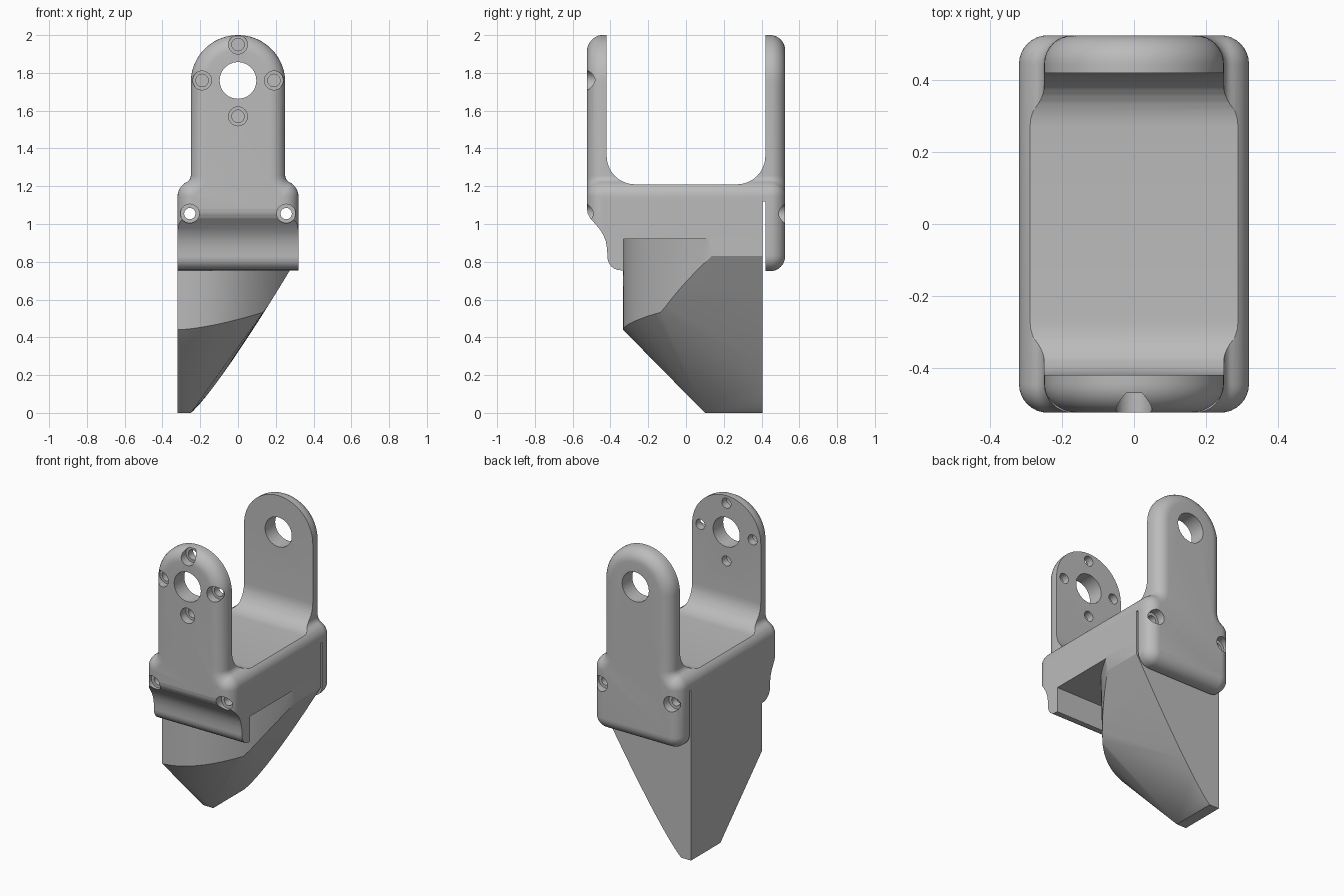
import bpy, bmesh
from math import sin, cos, pi, radians

if "Cube" in bpy.data.objects:
    bpy.data.objects.remove(bpy.data.objects["Cube"])

grey = bpy.data.materials.new("plain grey")
grey.use_nodes = True
colour = (0.5, 0.5, 0.5, 1)
grey.diffuse_color = colour
grey.node_tree.nodes["Principled BSDF"].inputs["Base Color"].default_value = colour

W, D, R = 0.32, 0.525, 0.08      # half width, half depth, edge rounding


def finish(name, bm):
    bmesh.ops.recalc_face_normals(bm, faces=bm.faces)
    mesh = bpy.data.meshes.new(name)
    bm.to_mesh(mesh)
    bm.free()
    mesh.materials.append(grey)
    ob = bpy.data.objects.new(name, mesh)
    bpy.context.collection.objects.link(ob)
    return ob


def loft(name, rings):
    """Skin a list of equal closed rings and cap both ends."""
    bm = bmesh.new()
    rows = [[bm.verts.new(p) for p in ring] for ring in rings]
    n = len(rows[0])
    for a, b in zip(rows, rows[1:]):
        for i in range(n):
            j = (i + 1) % n
            bm.faces.new((a[i], a[j], b[j], b[i]))
    bm.faces.new(rows[0])
    bm.faces.new(rows[-1])
    return finish(name, bm)


def side_prism(name, points, half):
    """Extrude a (y, z) profile across x."""
    return loft(name, [[(x, y, z) for y, z in points] for x in (-half, half)])


def rod(x, z, r, y0, y1, sides=32):
    ring = [(x + r * cos(2 * pi * i / sides), z + r * sin(2 * pi * i / sides))
            for i in range(sides)]
    return loft("hole_cutter", [[(a, y, b) for a, b in ring] for y in (y0, y1)])


def combine(target, other, operation):
    mod = target.modifiers.new(operation, "BOOLEAN")
    mod.operation, mod.object, mod.solver = operation, other, "EXACT"
    bpy.context.view_layer.objects.active = target
    bpy.ops.object.modifier_apply(modifier=mod.name)
    bpy.data.objects.remove(other)


def arc(cx, cz, r, a0, a1, steps, sign=1):
    """Points with outward normals; sign -1 for a concave fillet."""
    out = []
    for i in range(steps + 1):
        a = radians(a0 + (a1 - a0) * i / steps)
        out.append((cx + r * cos(a), cz + r * sin(a), sign * cos(a), sign * sin(a)))
    return out


# Fork frame: upright outline with shoulders, rounded towards front and back
right = (arc(0.235, 0.835, 0.085, -90, 0, 8)
         + arc(0.235, 1.145, 0.085, 0, 63.9, 8)
         + arc(0.29, 1.257, 0.04, 243.9, 180, 6, -1)[1:]
         + arc(0, 1.75, 0.25, 0, 90, 18))
outline = right + [(-x, z, -nx, nz) for x, z, nx, nz in reversed(right[:-1])]
sections = []
for i in range(9):
    a = pi / 2 * i / 8
    sections.append((-D + R * (1 - sin(a)), R * (1 - cos(a))))
sections = sections[::-1]
sections = [(-D + R - R * cos(pi / 2 * i / 8), R - R * sin(pi / 2 * i / 8))
            for i in range(9)]
sections += [(-y, d) for y, d in reversed(sections)]
frame = loft("fork_bracket", [[(x - nx * d, y, z - nz * d) for x, z, nx, nz in outline]
                              for y, d in sections])

# Saddle opening between the two uprights
half = [(0.27 + 0.15 * cos(radians(a)), 1.36 + 0.15 * sin(radians(a)))
        for a in range(-90, 1, 9)] + [(0.42, 2.2)]
saddle = half + [(-y, z) for y, z in reversed(half)]
combine(frame, side_prism("saddle_cutter", saddle, 1), "DIFFERENCE")

# Open underside, with the curved front brow and the free back flap
brow = [(-0.7, 1.08), (-0.524, 1.08), (-0.52, 1.055), (-0.507, 1.03),
        (-0.48, 1.0), (-0.455, 0.97), (-0.437, 0.94)]
under = brow + [(-0.437, 1.12), (0.42, 1.12), (0.42, 0.6), (-0.7, 0.6)]
combine(frame, side_prism("under_cutter", under, 1), "DIFFERENCE")

# Core block with the hanging front lip
lip = [(-0.439, 1.13), (-0.439, 0.944), (-0.425, 0.91), (-0.418, 0.87), (-0.416, 0.83)]
lip += [(-0.346 - 0.07 * cos(radians(a)), 0.825 - 0.07 * sin(radians(a)))
        for a in range(0, 91, 15)]
lip += [(-0.33, 0.755), (-0.33, 0.92), (0.405, 0.92), (0.405, 1.13)]
core = side_prism("core", lip, W)
combine(frame, core, "UNION")


# Tapered spur: curved front wall, slanted side, sloping nose
def wall_y(x):
    return -0.333 + 0.47 * ((x + W) / (2 * W)) ** 2.5


def slant_z(x):
    return 0.83 * (max(x + 0.25, 0) / 0.57) ** 1.15


bm = bmesh.new()
steps = 24
for i in range(steps + 1):
    t = i / steps
    x = -W + 2 * W * t
    y = wall_y(x)
    low = max(0.44 + 0.155 * t ** 1.5, slant_z(x))
    bm.verts.new((x, y, low))
    bm.verts.new((x, y - 0.02 * t, 0.94))
    bm.verts.new((x, 0.405, slant_z(x)))
for x in (-W, -0.25):
    for y in (0.1, 0.405):
        bm.verts.new((x, y, 0))
for x in (-W, W):
    bm.verts.new((x, 0.405, 0.94))
bmesh.ops.remove_doubles(bm, verts=bm.verts, dist=0.0005)
hull = bmesh.ops.convex_hull(bm, input=bm.verts)
bmesh.ops.delete(bm, geom=list({g for g in hull["geom_interior"] + hull["geom_unused"]
                                if isinstance(g, bmesh.types.BMVert)}), context="VERTS")
bmesh.ops.dissolve_limit(bm, angle_limit=radians(0.5), verts=bm.verts, edges=bm.edges)
combine(frame, finish("spur", bm), "UNION")

# Pivot bore through both uprights
combine(frame, rod(0, 1.76, 0.097, -1, 1, 48), "DIFFERENCE")

# Ring of countersunk screw holes in the front upright
for x, z in ((0, 1.95), (0, 1.57), (0.19, 1.76), (-0.19, 1.76)):
    combine(frame, rod(x, z, 0.05, -1, -0.47), "DIFFERENCE")
    combine(frame, rod(x, z, 0.033, -1, -0.3), "DIFFERENCE")

# Long clamp screw holes, countersunk at both ends
for x in (-0.255, 0.255):
    combine(frame, rod(x, 1.055, 0.05, -1, -0.465), "DIFFERENCE")
    combine(frame, rod(x, 1.055, 0.05, 0.47, 1), "DIFFERENCE")
    combine(frame, rod(x, 1.055, 0.03, -1, 1), "DIFFERENCE")

bpy.ops.object.select_all(action="DESELECT")
frame.select_set(True)
bpy.context.view_layer.objects.active = frame
bpy.ops.object.shade_smooth_by_angle(angle=radians(30))
